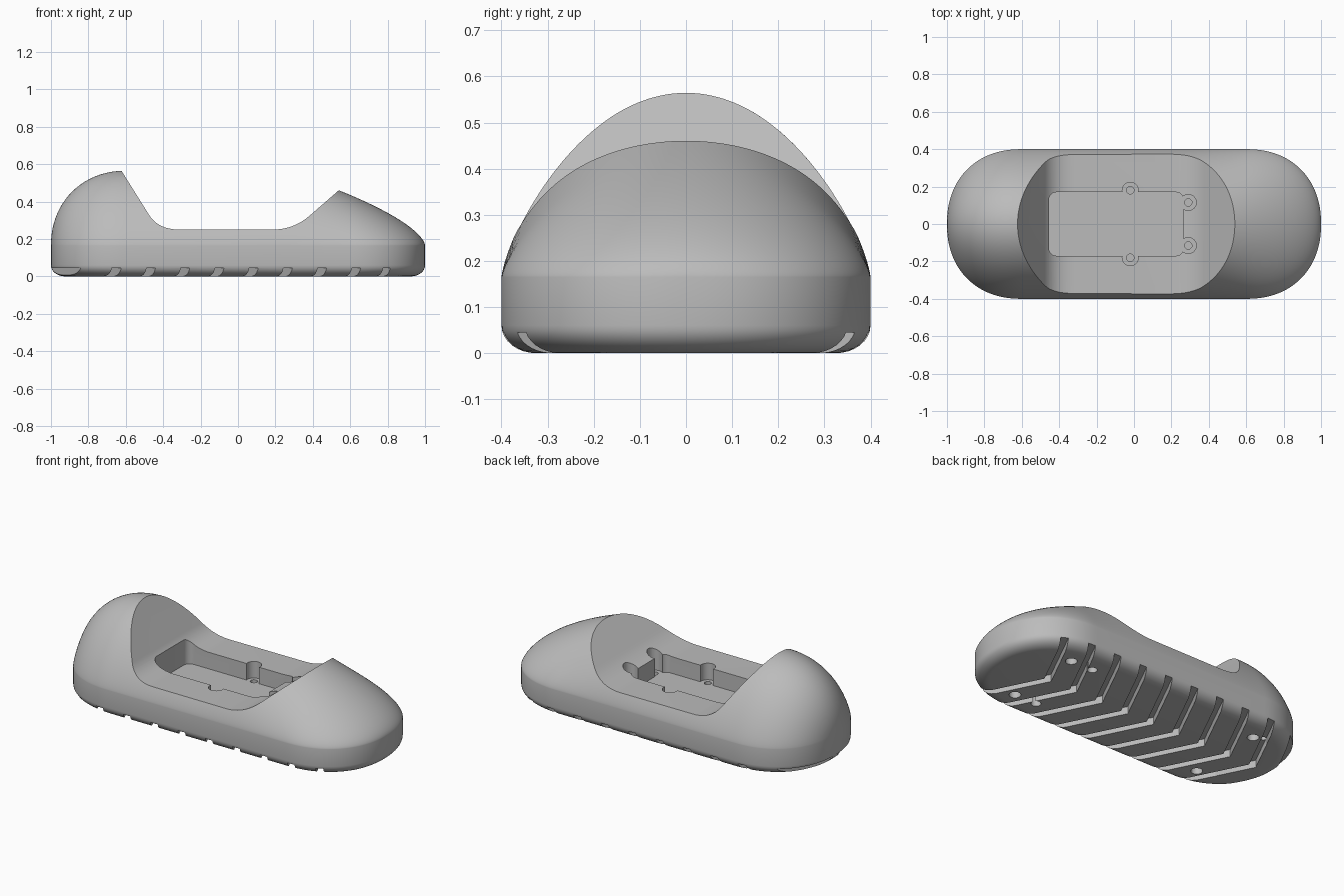
import bpy, bmesh, math
from mathutils import Vector

old = bpy.data.objects.get("Cube")
if old:
    bpy.data.objects.remove(old, do_unlink=True)

SEAM = 0.165      # height where the dome meets the side wall
FLOOR = 0.25      # height of the saddle floor
POCKET = 0.15     # height of the pocket bottom

grey = bpy.data.materials.new("plain_grey")
grey.use_nodes = True
grey.diffuse_color = (0.5, 0.5, 0.5, 1)
grey.node_tree.nodes["Principled BSDF"].inputs["Base Color"].default_value = (0.5, 0.5, 0.5, 1)


def make_object(name, bm):
    bmesh.ops.recalc_face_normals(bm, faces=bm.faces[:])
    mesh = bpy.data.meshes.new(name)
    bm.to_mesh(mesh)
    bm.free()
    obj = bpy.data.objects.new(name, mesh)
    bpy.context.collection.objects.link(obj)
    return obj


def prism(bm, points, offset):
    """Solid made by pushing a closed outline along an offset."""
    a = [bm.verts.new(p) for p in points]
    b = [bm.verts.new(Vector(p) + Vector(offset)) for p in points]
    bm.faces.new(a)
    bm.faces.new(b)
    for i in range(len(a)):
        j = (i + 1) % len(a)
        bm.faces.new((a[i], a[j], b[j], b[i]))


def rod(bm, x, y, radius, z0, z1, sides=32):
    ring = [(x + radius * math.cos(math.tau * i / sides),
             y + radius * math.sin(math.tau * i / sides), z0) for i in range(sides)]
    prism(bm, ring, (0, 0, z1 - z0))


def carve(target, name, bm):
    """Subtract a cutter from the target and discard it."""
    cutter = make_object(name, bm)
    cutter.hide_render = True
    mod = target.modifiers.new(name, "BOOLEAN")
    mod.operation = "DIFFERENCE"
    mod.solver = "EXACT"
    mod.object = cutter
    bpy.context.view_layer.objects.active = target
    bpy.ops.object.modifier_apply(modifier=mod.name)
    bpy.data.objects.remove(cutter, do_unlink=True)


# Shape rules: plan half-width, ridge height and dome surface
def half_width(x):
    d = min(1, max(0, abs(x) - 0.6) / 0.4)
    return 0.4 * (1 - d ** 2.2) ** (1 / 2.2)


def ridge(x):
    d = min(1, max(0, -0.6 - x) / 0.4)
    heel = 0.4 * (1 - d ** 2.1) ** (1 / 2.1)
    toe = 0.295 * (max(0, 1 - x) / 0.46) ** 0.63
    return min(heel, toe)


def dome(x, y):
    u = min(1, abs(y) / max(half_width(x), 1e-6))
    return SEAM + ridge(x) * (1 - u * u) ** (0.76 - 0.05 * x)


def plan_outline():
    pts = []
    for side in (1, -1):
        for i in range(65):
            t = math.pi * (i / 64 - 0.5)
            c, s = math.cos(t), math.sin(t)
            x = 0.6 + 0.4 * abs(c) ** (2 / 2.2)
            y = 0.4 * math.copysign(abs(s) ** (2 / 2.2), s)
            pts.append((side * x, side * y))
        pts += [(side * (0.6 - 0.1 * k), side * 0.4) for k in range(1, 12)]
    return pts


# Body: stacked rings for the rounded sole and wall, then the dome
outline = plan_outline()
bm = bmesh.new()
rings = []
for k in range(9):
    a = math.pi / 2 * k / 8
    inset, z = 0.075 * (1 - math.sin(a)), 0.06 * (1 - math.cos(a))
    rings.append([bm.verts.new((x * (1 - inset), y * (1 - inset / 0.4), z)) for x, y in outline])
rings.append([bm.verts.new((x, y, SEAM)) for x, y in outline])
for k in range(1, 36):
    s = math.cos(math.pi / 2 * k / 36)
    rings.append([bm.verts.new((x * s, y * s, dome(x * s, y * s))) for x, y in outline])
n = len(outline)
for low, high in zip(rings, rings[1:]):
    for i in range(n):
        j = (i + 1) % n
        bm.faces.new((low[i], low[j], high[j], high[i]))
bm.faces.new(rings[0])
peak = bm.verts.new((0, 0, dome(0, 0)))
for i in range(n):
    bm.faces.new((rings[-1][i], rings[-1][(i + 1) % n], peak))
body = make_object("shell_body", bm)
body.data.materials.append(grey)


# Saddle opening: swept side profile with curved corners
def bend(p, q, r, steps=16):
    p, q, r = Vector(p), Vector(q), Vector(r)
    return [p * (1 - t) ** 2 + q * 2 * t * (1 - t) + r * t * t
            for t in (i / steps for i in range(steps + 1))]


profile = [(-0.77, 0.8)]
profile += bend((-0.475, 0.328), (-0.426, FLOOR), (-0.31, FLOOR))
profile += bend((0.18, FLOOR), (0.297, FLOOR), (0.38, 0.322))
profile += [(0.93, 0.8)]
bm = bmesh.new()
prism(bm, [(p[0], -0.6, p[1]) for p in profile], (0, 1.2, 0))
carve(body, "saddle_cutter", bm)

# Pocket: rounded rectangle with four screw lobes
corners = []
for cx, cy, start in ((0.225, 0.13, 0), (-0.415, 0.13, 1), (-0.415, -0.13, 2), (0.225, -0.13, 3)):
    for i in range(7):
        a = math.pi / 2 * (start + i / 6)
        corners.append((cx + 0.04 * math.cos(a), cy + 0.04 * math.sin(a), POCKET))
bm = bmesh.new()
prism(bm, corners, (0, 0, 0.3))
carve(body, "pocket_cutter", bm)

screws = [(x, side * y) for x, y in ((-0.02, 0.18), (0.29, 0.115)) for side in (1, -1)]
bm = bmesh.new()
for x, y in screws:
    rod(bm, x, y, 0.043, POCKET, 0.3)
carve(body, "lobe_cutter", bm)
bm = bmesh.new()
for x, y in screws:
    rod(bm, x, y, 0.02, 0.09, 0.2, 20)
carve(body, "screw_hole_cutter", bm)

# Sole tread: chevron grooves pointing to the heel
bm = bmesh.new()
for k in range(10):
    edge = -0.83 + 0.183 * k
    tip, wing = edge - 0.2, edge + 0.05
    w = 0.024
    prism(bm, [(wing - w, -0.5, -0.1), (wing + w, -0.5, -0.1), (tip + w, 0, -0.1),
               (wing + w, 0.5, -0.1), (wing - w, 0.5, -0.1), (tip - w, 0, -0.1)], (0, 0, 0.145))
carve(body, "tread_cutter", bm)

# Blind bolt holes in the sole
bm = bmesh.new()
for side in (1, -1):
    for x, y, r in ((0.65, 0.24, 0.033), (0.5, 0.24, 0.028), (-0.65, 0.24, 0.033), (-0.75, 0.21, 0.016)):
        rod(bm, x, side * y, r, -0.1, 0.09, 24)
carve(body, "bolt_hole_cutter", bm)

# Smooth shading with sharp cut edges
bpy.ops.object.select_all(action="DESELECT")
body.select_set(True)
bpy.context.view_layer.objects.active = body
bpy.ops.object.shade_smooth_by_angle(angle=math.radians(28))
